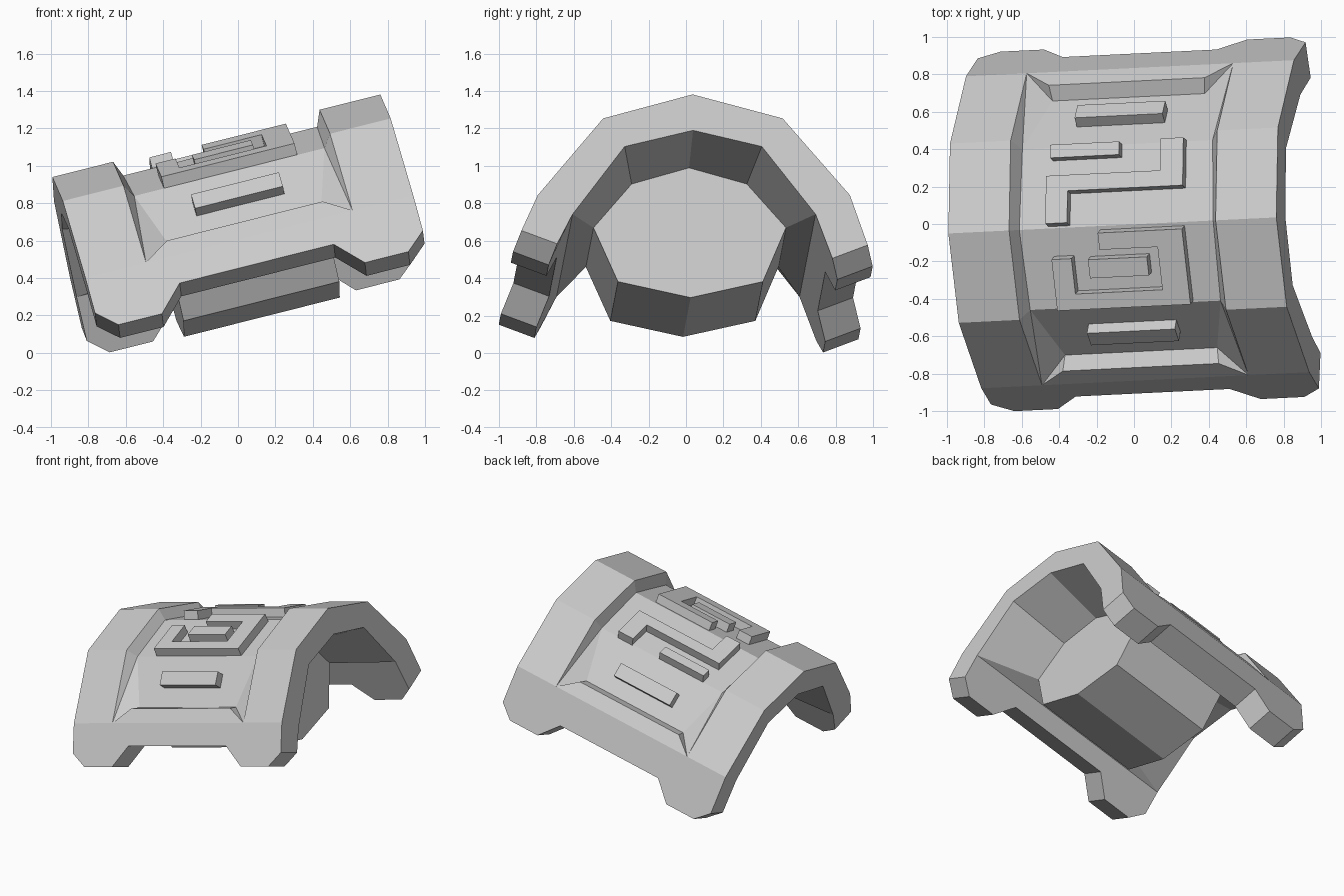
import bpy, bmesh
from mathutils import Matrix, Vector

old = bpy.data.objects.get("Cube")
if old:
    bpy.data.objects.remove(old, do_unlink=True)

# Single plain material
grey = bpy.data.materials.new("light_grey")
grey.use_nodes = True
color = (0.6, 0.6, 0.6, 1)
grey.diffuse_color = color
grey.node_tree.nodes["Principled BSDF"].inputs["Base Color"].default_value = color

# Pose of the bracer: long axis, level side axis and up axis
along = Vector((0.969, 0.0475, 0.244)).normalized()
side = Vector((0, 0, 1)).cross(along).normalized()
up = along.cross(side)
pose = Matrix((along, side, up)).transposed().to_4x4()
pose.translation = (0.04, 0, 0.54)


def finish(bm, name):
    bmesh.ops.remove_doubles(bm, verts=bm.verts, dist=0.0005)
    bmesh.ops.dissolve_limit(bm, angle_limit=0.01, verts=bm.verts, edges=bm.edges)
    bmesh.ops.recalc_face_normals(bm, faces=bm.faces)
    mesh = bpy.data.meshes.new(name)
    bm.to_mesh(mesh)
    bm.free()
    mesh.materials.append(grey)
    obj = bpy.data.objects.new(name, mesh)
    bpy.context.collection.objects.link(obj)
    obj.matrix_world = pose


# Half cross-sections (side, up)
outer = [(0, .64), (.48, .508), (.835, .085)]
inner = [(0, .442), (.367, .353), (.65, -.02)]
panel = [(0, .555), (.43, .44), (.68, .145)]
core = [(0, .355), (.308, .266), (.515, .025), (.388, -.272), (0, -.36)]
# Lower edge of the skirt with its foot (along, up)
hem = [(0, -.105), (.425, -.105), (.56, -.24), (.8, -.24), (.905, -.15)]
END, RIM, CORE = .905, .57, .43


def ring(section, *stations):
    """Place a section at one station, or at one station per point."""
    if len(stations) == 1:
        stations = stations * len(section)
    return [(u, v, w) for u, (v, w) in zip(stations, section)]


def strip(a, b):
    return [(a[i], a[i + 1], b[i + 1], b[i]) for i in range(len(a) - 1)]


def quarter_shell(drop, flare):
    """Face loops of one quarter; its skirt hangs lower by drop."""
    rim_end, rim_step = ring(outer, END), ring(outer, RIM)
    mouth = ring(inner, END)
    disc, disc_mid = ring(core, CORE), ring(core, 0)
    panel_mid, panel_edge = ring(panel, 0), ring(panel, .535, .525, .42)
    lip_mid, lip_edge = (0, .765, .17), (.43, .765, .17)
    skirt_top, skirt_under = (0, *outer[2]), (0, *inner[2])
    hem_out = [(u, .835 + (.085 - w + drop) * flare, w - drop) for u, w in hem]
    hem_in = [(u, v - .19, w - .073) for u, v, w in hem_out]

    loops = strip(panel_mid, panel_edge)                        # sunken panel
    loops += strip(panel_edge[:2], rim_step[:2])                # panel walls
    loops += [(panel_edge[1], rim_step[1], rim_step[2]),
              (panel_edge[1], rim_step[2], panel_edge[2])]
    loops += strip(rim_step, rim_end)                           # raised rim
    loops += [(panel_mid[2], panel_edge[2], lip_edge, lip_mid),
              (panel_edge[2], rim_step[2], lip_edge),
              (lip_mid, lip_edge, rim_step[2], skirt_top)]      # panel lip
    loops += [(skirt_top, rim_step[2], rim_end[2], *reversed(hem_out))]
    loops += strip(rim_end, mouth)                              # end wall
    loops += [(rim_end[2], mouth[2], hem_in[-1], hem_out[-1])]
    loops += strip(hem_out, hem_in)                             # feet and hem
    loops += [(skirt_under, *hem_in, mouth[2])]
    loops += strip(mouth, disc[:3])                             # flared opening
    loops += [(mouth[2], disc[2], disc_mid[2], skirt_under)]
    loops += [tuple(disc)] + strip(disc[2:], disc_mid[2:])      # closed core
    return loops


# The back skirt hangs lower and steeper than the front one
bm = bmesh.new()
for sv, drop, flare in ((-1, -.04, .46), (1, .04, .335)):
    for su in (1, -1):
        for loop in quarter_shell(drop, flare):
            bm.faces.new([bm.verts.new((u * su, v * sv, w)) for u, v, w in loop])
finish(bm, "bracer_shell")


def plate(name, outline, facet, direction, height=.065):
    """Raise an outline (along, side) from one facet of the panel."""
    (v0, w0), (v1, w1) = panel[facet], panel[facet + 1]
    slope = (w1 - w0) / (v1 - v0)
    normal = Vector((0, -slope * direction, 1)).normalized()
    bm = bmesh.new()
    base = [Vector((u, v * direction, w0 + (v - v0) * slope)) - normal * .01
            for u, v in outline]
    face = bm.faces.new([bm.verts.new(p) for p in base])
    grown = bmesh.ops.extrude_face_region(bm, geom=[face])
    verts = [g for g in grown["geom"] if isinstance(g, bmesh.types.BMVert)]
    bmesh.ops.translate(bm, verts=verts, vec=normal * (height + .01))
    finish(bm, name)


def box(u0, u1, v0, v1):
    return [(u0, v0), (u1, v0), (u1, v1), (u0, v1)]


# Raised ornaments
plate("front_lower_bar", box(-.235, .25, .52, .585), 1, -1)
plate("back_lower_bar", box(-.25, .235, .535, .602), 1, 1)
plate("front_inner_bar", box(-.16, .165, .16, .26), 0, -1)
plate("back_upper_bar", box(-.355, .025, .36, .43), 0, 1)
plate("front_hook", [(-.09, .02), (.375, .02), (.375, .425), (-.36, .425), (-.36, .15),
                     (-.25, .15), (-.25, .34), (.23, .34), (.23, .11), (-.09, .11)], 0, -1)
plate("back_zigzag", [(-.375, .01), (-.255, .01), (-.255, .18), (.38, .18),
                      (.38, .435), (.255, .435), (.255, .265), (-.375, .265)], 0, 1)
